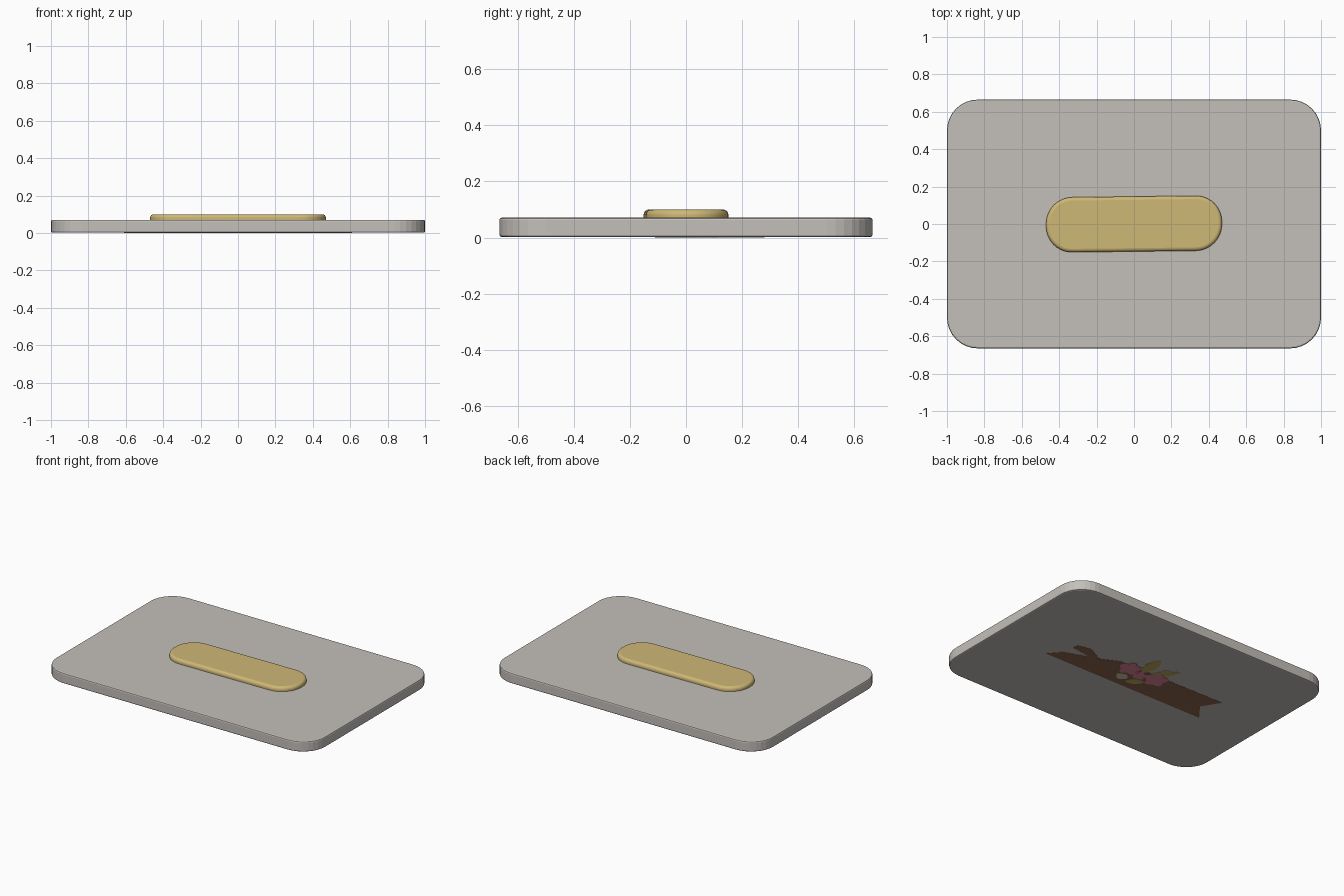
import bpy, bmesh
from math import sin, cos, pi, radians

cube = bpy.data.objects.get("Cube")
if cube:
    bpy.data.objects.remove(cube, do_unlink=True)


def material(name, rgb):
    m = bpy.data.materials.new(name)
    m.use_nodes = True
    m.diffuse_color = (*rgb, 1)
    bsdf = next(n for n in m.node_tree.nodes if n.type == "BSDF_PRINCIPLED")
    bsdf.inputs["Base Color"].default_value = (*rgb, 1)
    return m


grey = material("warm_grey", (0.55, 0.52, 0.49))
gold = material("gold", (0.62, 0.48, 0.18))
brown = material("brown", (0.26, 0.13, 0.07))
pink = material("pink", (0.72, 0.23, 0.30))
olive = material("olive_yellow", (0.52, 0.40, 0.10))
cream = material("cream", (0.66, 0.56, 0.42))


def rounded_outline(hx, hy, r, steps):
    """Rectangle outline with round corners, counter-clockwise."""
    pts = []
    for k, (sx, sy) in enumerate([(1, 1), (-1, 1), (-1, -1), (1, -1)]):
        for i in range(steps + 1):
            a = (k + i / steps) * pi / 2
            pts.append((sx * (hx - r) + r * cos(a), sy * (hy - r) + r * sin(a)))
    return pts


def prism(name, pts, z0, z1, mat, bevel=0, segments=2, smooth=False):
    """Extrude a flat outline from z0 up to z1."""
    bm = bmesh.new()
    face = bm.faces.new([bm.verts.new((x, y, z0)) for x, y in pts])
    ext = bmesh.ops.extrude_face_region(bm, geom=[face])
    for v in ext["geom"]:
        if isinstance(v, bmesh.types.BMVert):
            v.co.z = z1
    bmesh.ops.recalc_face_normals(bm, faces=bm.faces)
    me = bpy.data.meshes.new(name)
    bm.to_mesh(me)
    bm.free()
    me.materials.append(mat)
    ob = bpy.data.objects.new(name, me)
    bpy.context.collection.objects.link(ob)
    if bevel:
        mod = ob.modifiers.new("edge_round", "BEVEL")
        mod.width, mod.segments = bevel, segments
        mod.limit_method, mod.angle_limit = "ANGLE", radians(40)
    if smooth:
        bpy.ops.object.select_all(action="DESELECT")
        ob.select_set(True)
        bpy.context.view_layer.objects.active = ob
        bpy.ops.object.shade_smooth_by_angle(angle=radians(35))
    return ob


# Base slab with a raised pill-shaped pad
prism("base_slab", rounded_outline(1, 0.665, 0.165, 8), 0.002, 0.071, grey, 0.008)
pill = [(x, y + 0.012 * x) for x, y in rounded_outline(0.47, 0.147, 0.14, 10)]
prism("raised_pad", pill, 0.05, 0.1, gold, 0.018, 4, True)

# Swallow-tailed ribbon under the slab, with a worn end
ribbon = [(-0.61, -0.11), (0.61, -0.11), (0.54, -0.03), (0.38, 0.03),
          (0.53, 0.05), (0.52, 0.09), (0.43, 0.11), (0.32, 0.05),
          (0.2, 0.11), (-0.6, 0.12), (-0.525, 0)]
prism("ribbon", ribbon, 0.001, 0.004, brown)


# Flower spray over the ribbon
def leaf(name, base, tip, width, mat):
    (bx, by), (tx, ty) = base, tip
    dx, dy = tx - bx, ty - by
    n = 6
    side = [(bx + dx * i / n, by + dy * i / n, width * sin(pi * i / n))
            for i in range(n + 1)]
    length = (dx * dx + dy * dy) ** 0.5
    nx, ny = -dy / length, dx / length
    pts = [(x + nx * w, y + ny * w) for x, y, w in side]
    pts += [(x - nx * w, y - ny * w) for x, y, w in side[-2:0:-1]]
    prism(name, pts, 0.0005, 0.004, mat)


def blossom(name, cx, cy, r):
    pts = []
    for i in range(30):
        a = 2 * pi * i / 30
        q = r * (0.86 + 0.14 * cos(5 * a))
        pts.append((cx + q * cos(a), cy + q * sin(a)))
    prism(name, pts, 0, 0.004, pink)


leaf("leaf_back", (0.01, 0.08), (0.015, 0.28), 0.04, olive)
leaf("leaf_right", (-0.04, 0.09), (-0.17, 0.235), 0.035, olive)
leaf("leaf_front", (0.03, -0.06), (-0.08, 0.01), 0.03, olive)
leaf("bud", (0.12, -0.02), (0.03, -0.03), 0.035, cream)
for i, (x, y, r) in enumerate([(0.1, 0.08, 0.075), (-0.11, 0.075, 0.08), (0, 0.05, 0.05)]):
    blossom(f"blossom_{i + 1}", x, y, r)
